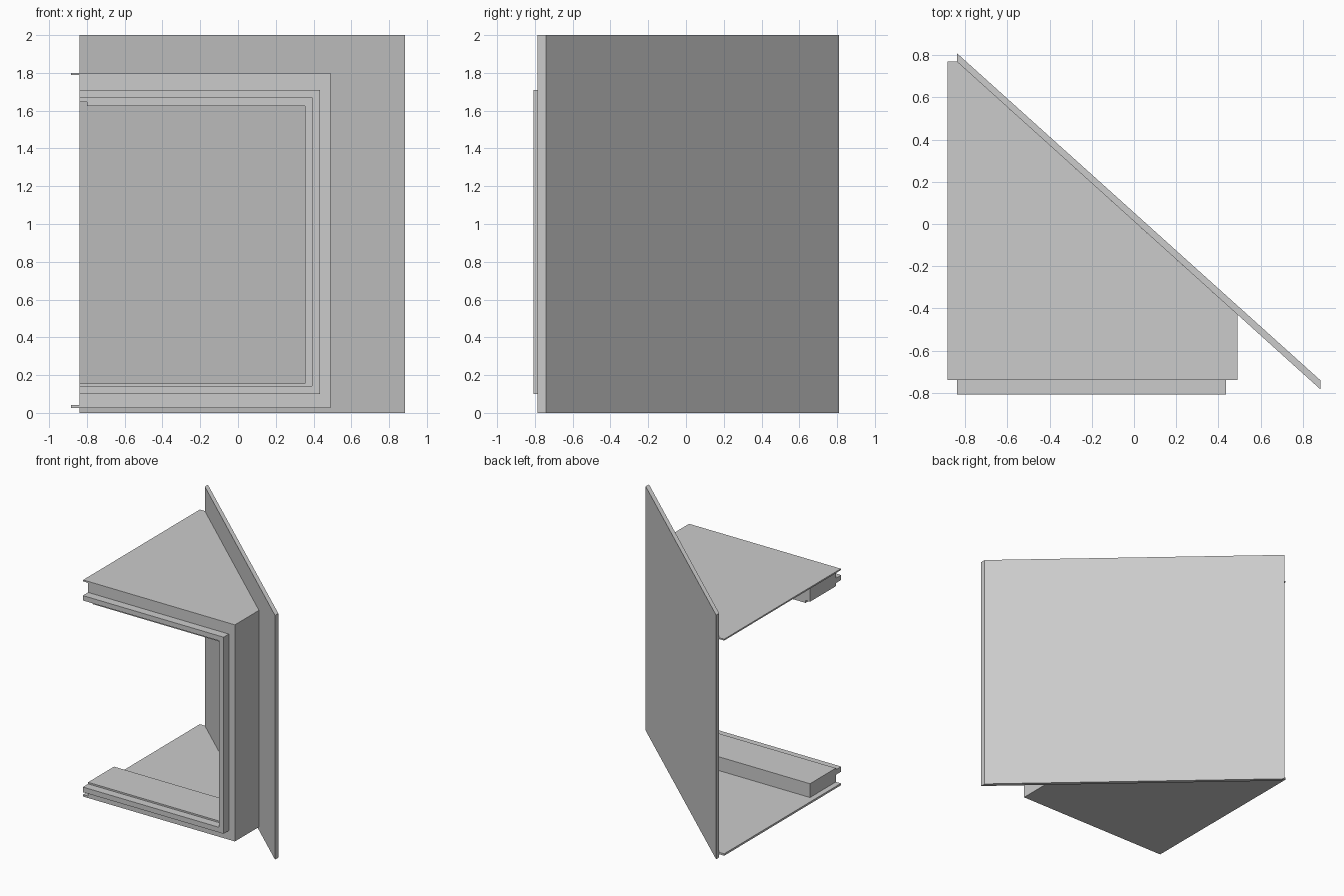
import bpy
import bmesh

old = bpy.data.objects.get("Cube")
if old:
    bpy.data.objects.remove(old, do_unlink=True)

# One plain grey for the whole model
grey = bpy.data.materials.new("light_grey")
grey.use_nodes = True
colour = (0.6, 0.6, 0.6, 1)
grey.diffuse_color = colour
grey.node_tree.nodes["Principled BSDF"].inputs["Base Color"].default_value = colour


def prism(name, outline, low, high, axis="z"):
    """Extrude an outline along z (outline in x, y) or along y (outline in x, z)."""
    def place(p, d):
        return (p[0], p[1], d) if axis == "z" else (p[0], d, p[1])
    bm = bmesh.new()
    face = bm.faces.new([bm.verts.new(place(p, low)) for p in outline])
    grown = bmesh.ops.extrude_face_region(bm, geom=[face])
    for v in grown["geom"]:
        if isinstance(v, bmesh.types.BMVert):
            setattr(v.co, axis, high)
    bmesh.ops.recalc_face_normals(bm, faces=bm.faces)
    mesh = bpy.data.meshes.new(name)
    bm.to_mesh(mesh)
    bm.free()
    mesh.materials.append(grey)
    obj = bpy.data.objects.new(name, mesh)
    bpy.context.collection.objects.link(obj)
    return obj


def bracket(left, right, bottom, top, inner_right, inner_bottom, inner_top):
    """C-shaped outline, open on the left."""
    return [(left, bottom), (right, bottom), (right, top), (left, top),
            (left, inner_top), (inner_right, inner_top),
            (inner_right, inner_bottom), (left, inner_bottom)]


LEFT, RIGHT = -0.84, 0.49
FRONT, BACK = -0.74, -0.405
BASE, TOP = 0.026, 1.8

# Tall diagonal board
prism("diagonal_panel",
      [(LEFT, 0.77), (0.885, -0.785), (0.885, -0.742), (LEFT, 0.81)], 0, 2)

# Thin sheets at the bottom and top, cut along the board
sheet = [(-0.885, FRONT), (RIGHT, FRONT), (RIGHT, -0.429), (LEFT, 0.77), (-0.885, 0.77)]
prism("bottom_sheet", sheet, BASE, 0.042)
prism("top_sheet", sheet, 1.788, TOP)

# Deep beams above and below the opening, and the side post
beam = [(LEFT, FRONT), (0.355, FRONT), (0.355, BACK), (LEFT, BACK)]
prism("bottom_beam", beam, 0.042, 0.155)
prism("top_beam", beam, 1.645, 1.788)
post = [(0.355, FRONT), (RIGHT, FRONT), (RIGHT, -0.429), (0.463, BACK), (0.355, BACK)]
prism("side_post", post, 0.042, 1.788)

# Lining under the top beam, set in from the open end
lining = [(-0.8, FRONT), (0.355, FRONT), (0.355, BACK), (-0.8, BACK)]
prism("top_lining", lining, 1.625, 1.645)

# Raised trim around the opening
prism("front_trim", bracket(LEFT, 0.435, 0.1, 1.71, 0.392, 0.142, 1.67),
      -0.808, FRONT, "y")
